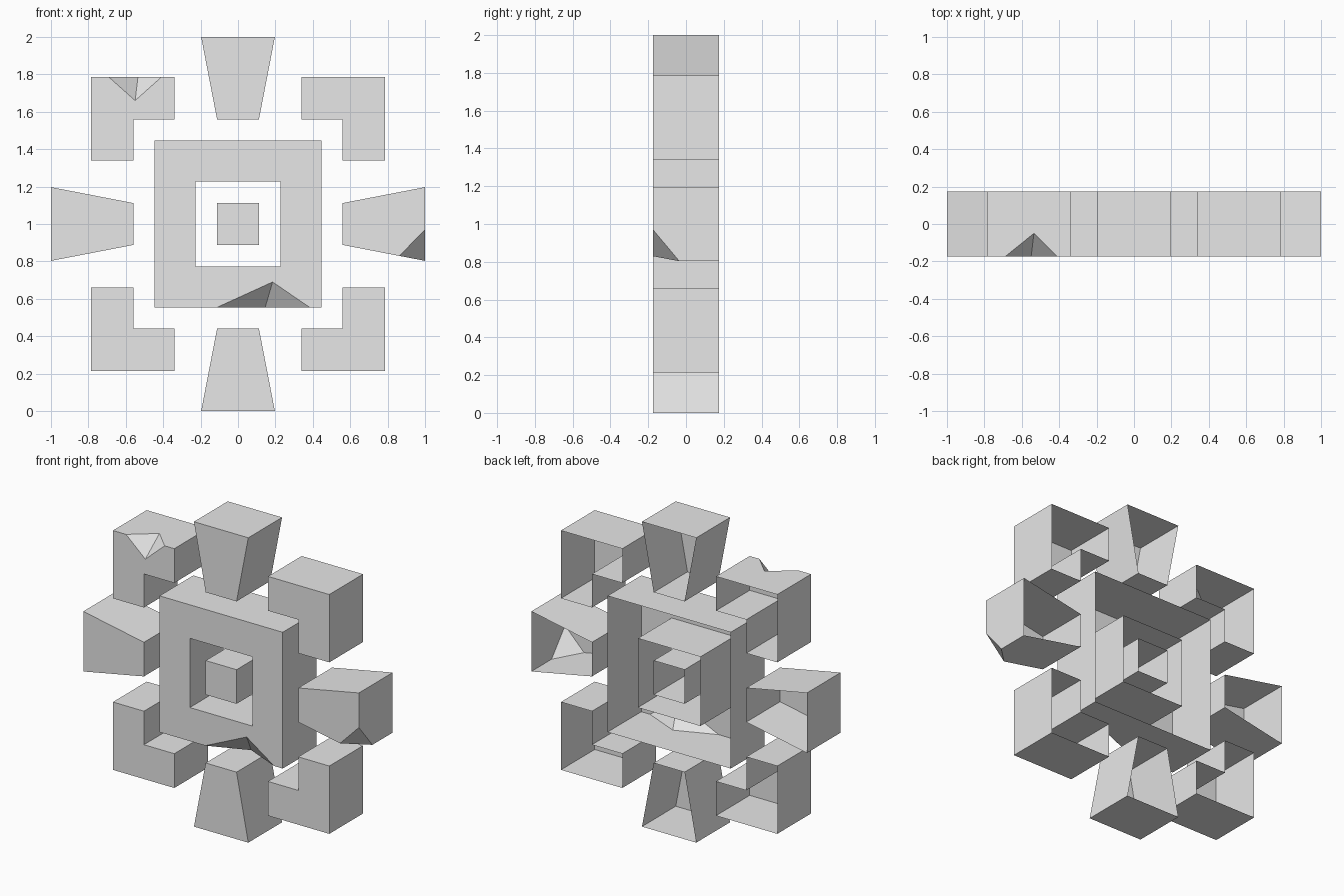
import bpy
import bmesh
from mathutils import Vector

DEPTH = 0.175   # half of the thickness
MID = 1.0       # height of the centre

cube = bpy.data.objects.get("Cube")
if cube:
    bpy.data.objects.remove(cube, do_unlink=True)

stone = bpy.data.materials.new("plain_grey")
stone.use_nodes = True
stone.diffuse_color = (0.8, 0.8, 0.8, 1)
stone.node_tree.nodes["Principled BSDF"].inputs["Base Color"].default_value = (0.8, 0.8, 0.8, 1)


def finish(bm, name):
    bmesh.ops.recalc_face_normals(bm, faces=bm.faces)
    mesh = bpy.data.meshes.new(name)
    bm.to_mesh(mesh)
    bm.free()
    mesh.materials.append(stone)
    obj = bpy.data.objects.new(name, mesh)
    bpy.context.collection.objects.link(obj)
    return obj


def prism(name, profile, half=DEPTH):
    """Extrude an x/z outline (z relative to the centre) along y."""
    bm = bmesh.new()
    face = bm.faces.new([bm.verts.new((x, -half, MID + z)) for x, z in profile])
    new = bmesh.ops.extrude_face_region(bm, geom=[face])["geom"]
    moved = [v for v in new if isinstance(v, bmesh.types.BMVert)]
    bmesh.ops.translate(bm, verts=moved, vec=(0, 2 * half, 0))
    return finish(bm, name)


def square(r):
    return [(-r, -r), (r, -r), (r, r), (-r, r)]


def tetra(points):
    bm = bmesh.new()
    verts = [bm.verts.new(p) for p in points]
    bmesh.ops.convex_hull(bm, input=verts)
    return finish(bm, "cutter")


def carve(obj, cutter):
    cutter.hide_render = True
    mod = obj.modifiers.new("carve", "BOOLEAN")
    mod.operation = "DIFFERENCE"
    mod.solver = "EXACT"
    mod.object = cutter
    bpy.context.view_layer.objects.active = obj
    bpy.ops.object.modifier_apply(modifier=mod.name)
    bpy.data.objects.remove(cutter, do_unlink=True)


def edge_chip(obj, a, b, p, q):
    """Notch in the edge a-b, with its valley running from p to q."""
    a, b, p, q = map(Vector, (a, b, p, q))
    m = (p + q) / 2
    carve(obj, tetra([a + (a - m) * 0.5, b + (b - m) * 0.5, p, q]))


def corner_chip(obj, corner, cuts):
    """Slice off a corner through three points on its edges."""
    cuts = [Vector(c) for c in cuts]
    c = sum(cuts, Vector()) / 3
    carve(obj, tetra([c + (p - c) * 2 for p in cuts] + [c + (Vector(corner) - c) * 6]))


def open_back(obj):
    bm = bmesh.new()
    bm.from_mesh(obj.data)
    back = [f for f in bm.faces if all(v.co.y > DEPTH - 0.001 for v in f.verts)]
    bmesh.ops.delete(bm, geom=back, context="FACES")
    bm.to_mesh(obj.data)
    bm.free()


parts = {}

# Centre block and square ring
parts["centre_block"] = prism("centre_block", square(0.112))
ring = parts["square_ring"] = prism("square_ring", square(0.447))
carve(ring, prism("cutter", square(0.227), 0.5))

# Four tapered arms, turned in quarter steps
arm = [(-0.112, 0.56), (0.112, 0.56), (0.197, 1.0), (-0.197, 1.0)]
for name in ("top_arm", "right_arm", "bottom_arm", "left_arm"):
    parts[name] = prism(name, arm)
    arm = [(-z, x) for x, z in arm]

# Four corner brackets, mirrored across both axes
bracket = [(0.34, 0.785), (0.785, 0.785), (0.785, 0.34),
           (0.56, 0.34), (0.56, 0.56), (0.34, 0.56)]
for side, sx in (("left", 1), ("right", -1)):
    for level, sz in (("upper", 1), ("lower", -1)):
        name = f"{level}_{side}_bracket"
        parts[name] = prism(name, [(x * sx, z * sz) for x, z in bracket])

# Chipped edges and corner
F = -DEPTH
edge_chip(parts["upper_right_bracket"], (-0.69, F, 1.785), (-0.41, F, 1.785),
          (-0.55, F, 1.66), (-0.535, -0.05, 1.785))
edge_chip(ring, (-0.115, F, 0.553), (0.385, F, 0.553),
          (0.185, F, 0.69), (0.145, -0.07, 0.553))
corner_chip(parts["left_arm"], (1, F, 0.803),
            [(1, F, 0.97), (0.863, F, 0.83), (1, -0.035, 0.803)])

# Every part is a hollow shell without a back
for obj in parts.values():
    open_back(obj)
